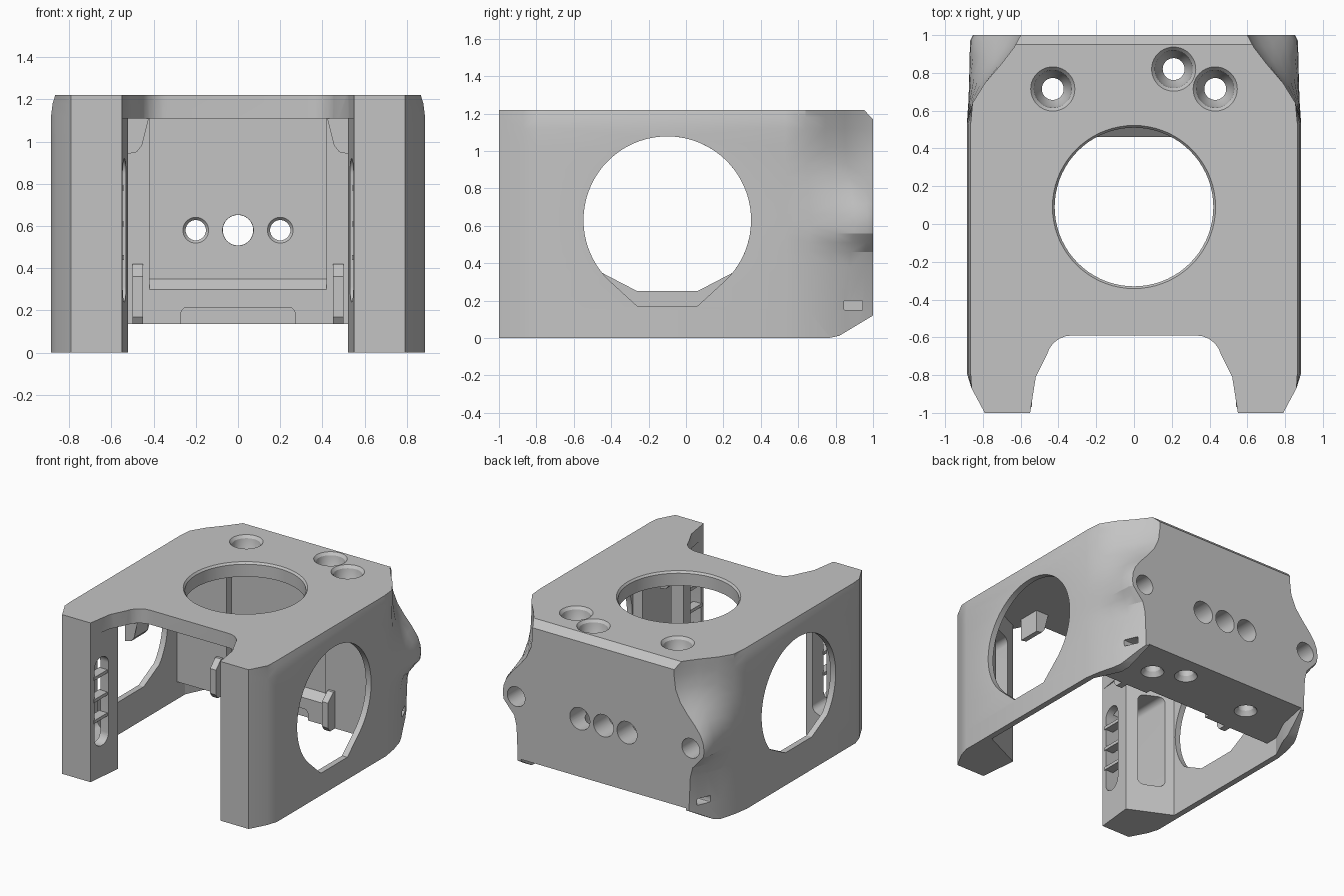
import bpy, bmesh, math
from mathutils import Vector

if "Cube" in bpy.data.objects:
    bpy.data.objects.remove(bpy.data.objects["Cube"])

mat = bpy.data.materials.new("plain grey plastic")
mat.use_nodes = True
GREY = (0.55, 0.55, 0.55, 1)
mat.diffuse_color = GREY
mat.node_tree.nodes["Principled BSDF"].inputs["Base Color"].default_value = GREY


def loft(name, rings):
    """Closed solid through rings that have equal point counts."""
    bm = bmesh.new()
    rows = [[bm.verts.new(p) for p in ring] for ring in rings]
    n = len(rows[0])
    for a, b in zip(rows, rows[1:]):
        for i in range(n):
            bm.faces.new((a[i], a[(i + 1) % n], b[(i + 1) % n], b[i]))
    bm.faces.new(rows[0][::-1])
    bm.faces.new(rows[-1])
    bmesh.ops.triangulate(bm, faces=bm.faces[:])
    bmesh.ops.recalc_face_normals(bm, faces=bm.faces[:])
    me = bpy.data.meshes.new(name)
    bm.to_mesh(me)
    bm.free()
    ob = bpy.data.objects.new(name, me)
    bpy.context.collection.objects.link(ob)
    me.materials.append(mat)
    return ob


def prism(name, pts, lo, hi, axis="Z"):
    """Extrude an outline: (x,y) along Z, (y,z) along X or (x,z) along Y."""
    place = {"Z": lambda a, b, h: (a, b, h), "X": lambda a, b, h: (h, a, b),
             "Y": lambda a, b, h: (a, h, b)}[axis]
    return loft(name, [[place(a, b, h) for a, b in pts] for h in (lo, hi)])


def rounded(a, b, r, steps=6):
    """Rounded rectangle spanning two ranges."""
    corners = ((a[1] - r, b[1] - r), (a[0] + r, b[1] - r), (a[0] + r, b[0] + r), (a[1] - r, b[0] + r))
    return [(u + r * math.cos(t), v + r * math.sin(t)) for k, (u, v) in enumerate(corners)
            for t in [math.pi / 2 * (k + i / steps) for i in range(steps + 1)]]


def span(side, lo, hi):
    """Range in x on one side of the model."""
    return sorted((side * lo, side * hi))


def tube(name, start, direction, stations, n=40):
    """Turned solid: stations are (distance, radius) along a direction."""
    rot = Vector((0, 0, 1)).rotation_difference(Vector(direction)).to_matrix()
    return loft(name, [[Vector(start) + rot @ Vector((r * math.cos(2 * math.pi * i / n),
                 r * math.sin(2 * math.pi * i / n), d)) for i in range(n)]
                 for d, r in stations])


def mirrored(half):
    """Mirror an outline (right half, front to back) across x = 0."""
    return half + [(-x, y) for x, y in reversed(half)]


def cut(target, tool):
    mod = target.modifiers.new("cut", "BOOLEAN")
    mod.operation, mod.solver, mod.object = "DIFFERENCE", "EXACT", tool
    bpy.context.view_layer.objects.active = target
    bpy.ops.object.modifier_apply(modifier=mod.name)
    bpy.data.objects.remove(tool)


# Outer shell: scooped back corners that swell into screw lobes
SCOOPED = [(.885, .53), (.855, .64), (.79, .745), (.70, .85), (.635, .935), (.60, 1)]
FULL = [(.885, .53), (.876, .66), (.872, .80), (.87, .90), (.867, .97), (.853, 1)]
WEIGHTS = [(0, .5), (.15, .5), (.38, .46), (.46, .38), (.51, .2), (.56, .03), (.6, 0), (.66, .02),
           (.72, .11), (.79, .32), (.86, .57), (.93, .79), (1.02, .95), (1.12, 1), (1.18, 1), (1.22, 1)]


def section(z, w):
    edge = .885 - max(0, (z - 1.12) / .1) ** 2 * .02
    half = [(.79, -1), (.86, -.87), (.885, -.79)]
    half += [(f[0] + (s[0] - f[0]) * w, f[1] + (s[1] - f[1]) * w) for s, f in zip(SCOOPED, FULL)]
    return [(max(-edge, min(edge, x)), y, z) for x, y in mirrored(half)]


shell = loft("shell", [section(z, w) for z, w in WEIGHTS])
cuts = []

# Sloped back edges, top and bottom
cuts.append(prism("top_bevel", [(.95, 1.221), (1.003, 1.167), (1.1, 1.3), (.95, 1.3)], -2, 2, "X"))
cuts.append(prism("bottom_bevel", [(.76, -.001), (.82, .012), (1.01, .126), (1.1, -.2), (.76, -.2)],
                  -2, 2, "X"))

# Inner chamber, open at the front and below
cuts.append(prism("chamber", mirrored([(.557, -1.1), (.55, -1), (.52, -.71), (.84, -.56), (.84, .46)]),
                  -.2, 1.11))
cuts.append(prism("underside", mirrored([(.84, .40), (.84, .56), (.75, .75), (.66, 1.2)]), -.2, .135))
cuts.append(prism("back_recess", [(.40, .30), (.46, .30), (.52, .35), (.52, 1.11), (.40, 1.11)],
                  -.42, .42, "X"))
cuts.append(prism("lower_notch", rounded((-.27, .27), (.0, .215), .03), .4, .5, "Y"))

# Front notch in the roof, with rounded inner corners
notch = [(.557, -1.1), (.55, -1), (.52, -.81)]
notch += [(.33 + .135 * math.cos(a), -.725 + .135 * math.sin(a))
          for a in [math.radians(15 * i) for i in range(1, 7)]]
cuts.append(prism("roof_notch", mirrored(notch), 1.0, 1.4))

# Round opening in the roof
cuts.append(tube("roof_hole", (0, .09, 1.05), (0, 0, 1), [(0, .42), (.155, .42), (.18, .44)], 72))

# Round side openings with flat bottoms
for side, floor, start in ((1, .17, -50), (-1, .25, -39)):
    pts = []
    for i in range(73):
        a = math.radians(start + (180 - 2 * start) * i / 72)
        pts.append((-.1 + .448 * math.cos(a), .63 + .448 * math.sin(a)))
    pts += [(-.26, floor), (.06, floor)]
    cuts.append(prism("side_hole", pts, *span(side, .6, 1.1), "X"))

# Screw holes down through the roof
for x, y in ((-.43, .715), (.21, .82), (.43, .715)):
    cuts.append(tube("roof_screw", (x, y, 1.24), (0, 0, -1),
                     [(0, .12), (.02, .117), (.04, .1), (.1, .09), (.16, .058),
                      (1.07, .058), (1.11, .085), (1.2, .085)]))

# Holes through the back block
for x, r, flare in ((-.2, .048, .013), (0, .072, .001), (.2, .048, .013)):
    cuts.append(tube("back_hole", (x, 1.1, .58), (0, -1, 0),
                     [(0, .085), (.28, .085), (.281, r), (.565, r), (.58, r + flare), (.65, r + flare)]))
for side in (1, -1):
    cuts.append(tube("lobe_hole", (side * .74, 1.1, .605), (0, -1, 0), [(0, .075), (.4, .075)]))
    cuts.append(prism("side_slot", rounded((.845, .945), (.15, .20), .005, 2), *span(side, .6, 1), "X"))

# Duct pocket and rounded vent slot in each front pillar
for side in (1, -1):
    cuts.append(prism("duct", rounded(span(side, .60, .78), (.22, .95), .045), -.94, -.45, "Y"))
    cuts.append(prism("vent", rounded((-.96, -.81), (.24, .92), .0749), *span(side, .4, .68), "X"))

for cutter in cuts:
    cut(shell, cutter)

# Louvres, roof brackets and clip ribs on both sides
for side, label in ((1, "left"), (-1, "right")):
    for z in (.45, .61, .78):
        prism(label + "_louvre", [(-.97, z - .012), (-.80, z - .012), (-.80, z + .012), (-.97, z + .012)],
              *span(side, .54, .61), "X")
    profile = [(.42, 1.12), (.45, 1.08), (.455, .98), (.48, .95), (.53, .94), (.53, 1.12)]
    prism(label + "_bracket", [(side * x, z) for x, z in profile], -.61, -.44, "Y")
    prism(label + "_clip", [(.47, .135), (.40, .135), (.375, .17), (.375, .36), (.44, .42), (.47, .42)],
          *span(side, .45, .50), "X")

# Smooth the curved faces, keep the corners sharp
bpy.ops.object.select_all(action="DESELECT")
shell.select_set(True)
bpy.context.view_layer.objects.active = shell
bpy.ops.object.shade_smooth_by_angle(angle=math.radians(25))
